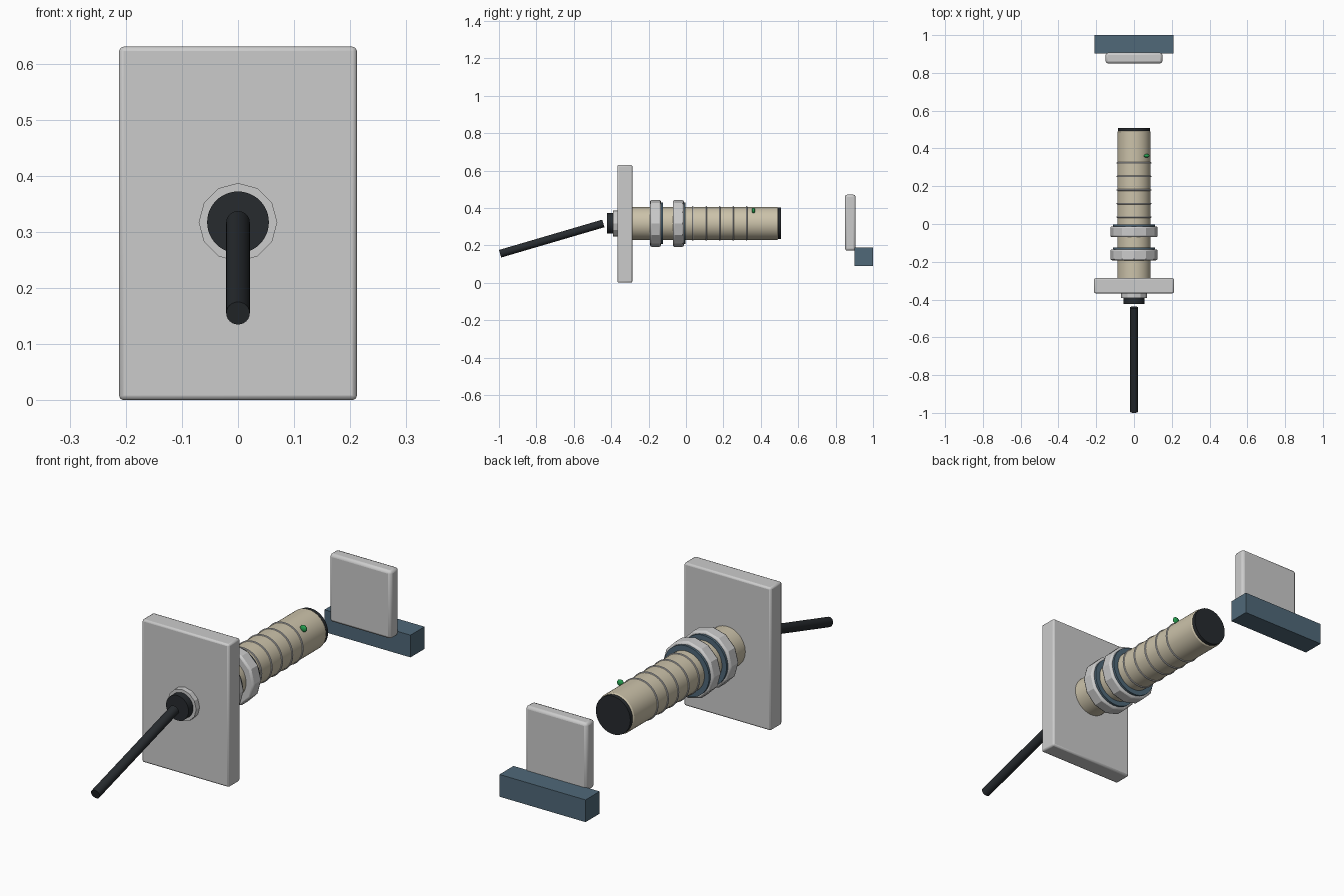
import bpy, math
from mathutils import Vector

if "Cube" in bpy.data.objects:
    bpy.data.objects.remove(bpy.data.objects["Cube"])

AXIS_Z = 0.317  # height of the sensor axis


def material(name, rgb):
    m = bpy.data.materials.new(name)
    m.diffuse_color = (*rgb, 1)
    m.use_nodes = True
    m.node_tree.nodes["Principled BSDF"].inputs["Base Color"].default_value = m.diffuse_color
    return m


TAN = material("tan", (0.60, 0.54, 0.40))
DARK = material("dark", (0.02, 0.024, 0.028))
BLUE = material("blue_grey", (0.08, 0.14, 0.19))
GREEN = material("green", (0.02, 0.35, 0.08))


def finish(name, mat=None, bevel=0.0, segments=2):
    o = bpy.context.object
    o.name = name
    if mat:
        o.data.materials.append(mat)
    if bevel:
        b = o.modifiers.new("bevel", 'BEVEL')
        b.width, b.segments = bevel, segments
        b.limit_method = 'ANGLE'
        b.angle_limit = math.radians(40)
    bpy.ops.object.shade_smooth_by_angle(angle=math.radians(25))
    return o


def box(name, lo, hi, mat=None, bevel=0.0):
    lo, hi = Vector(lo), Vector(hi)
    bpy.ops.mesh.primitive_cube_add(size=1, location=(lo + hi) / 2)
    bpy.context.object.scale = hi - lo
    bpy.ops.object.transform_apply(location=False, rotation=False, scale=True)
    return finish(name, mat, bevel)


def rod(name, a, b, r, mat=None, sides=48, bevel=0.0):
    a, b = Vector(a), Vector(b)
    d = b - a
    bpy.ops.mesh.primitive_cylinder_add(
        vertices=sides, radius=r, depth=d.length, location=(a + b) / 2,
        rotation=d.to_track_quat('Z', 'Y').to_euler())
    return finish(name, mat, bevel)


def disc(name, y0, y1, r, mat=None, sides=48, bevel=0.0):
    return rod(name, (0, y0, AXIS_Z), (0, y1, AXIS_Z), r, mat, sides, bevel)


# mounting plate
box("mounting_plate", (-0.212, -0.367, 0), (0.212, -0.287, 0.63), bevel=0.008)

# sensor barrel and sensing face
disc("barrel", -0.30, 0.492, 0.0885, TAN, bevel=0.006)
disc("sensing_face", 0.485, 0.508, 0.084, DARK)

# thread ridges
for i in range(5):
    bpy.ops.mesh.primitive_torus_add(
        major_radius=0.0885, minor_radius=0.004, major_segments=48,
        minor_segments=8, location=(0, 0.036 + 0.072 * i, AXIS_Z),
        rotation=(math.pi / 2, 0, 0))
    finish(f"thread_ridge_{i + 1}")

# lock nuts with washers
for i, y in enumerate((-0.192, -0.070)):
    disc(f"lock_nut_{i + 1}", y, y + 0.058, 0.125, sides=12, bevel=0.008)
    disc(f"washer_{i + 1}", y + 0.055, y + 0.068, 0.111, BLUE)

# indicator light
bpy.ops.mesh.primitive_uv_sphere_add(segments=16, ring_count=8, radius=1,
                                     location=(0.067, 0.361, 0.386))
bpy.context.object.scale = (0.016, 0.009, 0.015)
finish("indicator_light", GREEN)

# cable gland and cable
disc("gland_nut", -0.391, -0.36, 0.070, sides=12)
disc("gland_cap", -0.423, -0.385, 0.055, DARK)
rod("cable", (0, -0.442, 0.317), (0, -0.994, 0.155), 0.021, DARK, sides=24)

# target plate on its base block
box("target_plate", (-0.15, 0.85, 0.171), (0.15, 0.907, 0.471), bevel=0.012)
box("target_base", (-0.21, 0.902, 0.09), (0.21, 1.0, 0.188), BLUE)
